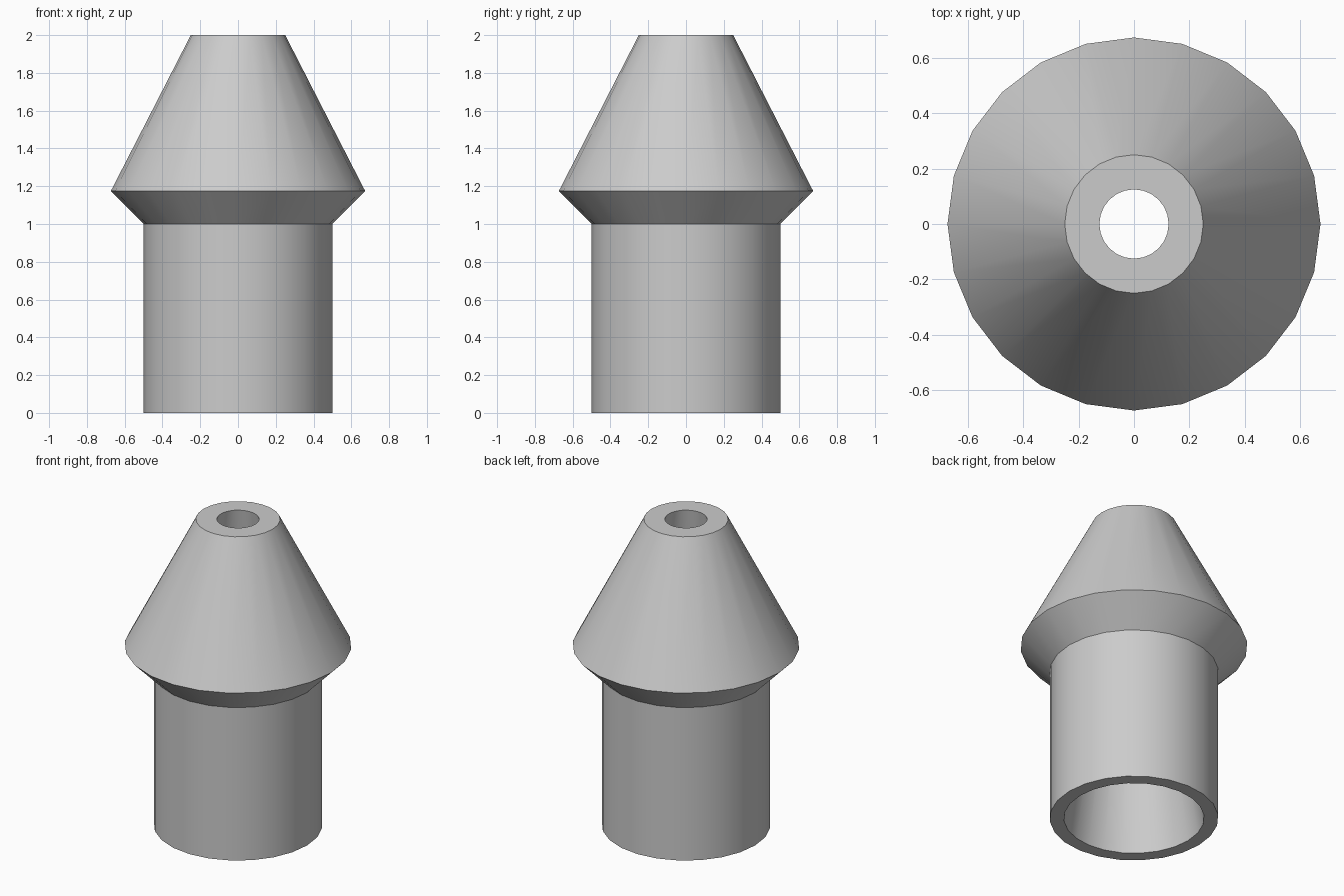
import bpy
import bmesh
from math import cos, sin, tau, radians

cube = bpy.data.objects.get("Cube")
if cube:
    bpy.data.objects.remove(cube)

SIDES = 24

# One plain grey for the whole part
grey = bpy.data.materials.new("light_grey")
colour = (0.6, 0.6, 0.6, 1)
grey.diffuse_color = colour
grey.use_nodes = True
grey.node_tree.nodes["Principled BSDF"].inputs["Base Color"].default_value = colour


def lathe(name, profile):
    """Revolve a closed (radius, height) profile around z."""
    bm = bmesh.new()
    rings = [[bm.verts.new((r * cos(tau * i / SIDES), r * sin(tau * i / SIDES), z))
              for i in range(SIDES)] for r, z in profile]
    for k, low in enumerate(rings):
        high = rings[(k + 1) % len(rings)]
        for i in range(SIDES):
            j = (i + 1) % SIDES
            bm.faces.new((low[i], low[j], high[j], high[i]))
    bmesh.ops.recalc_face_normals(bm, faces=bm.faces)
    mesh = bpy.data.meshes.new(name)
    bm.to_mesh(mesh)
    bm.free()
    mesh.materials.append(grey)
    obj = bpy.data.objects.new(name, mesh)
    bpy.context.collection.objects.link(obj)
    bpy.ops.object.select_all(action="DESELECT")
    obj.select_set(True)
    bpy.context.view_layer.objects.active = obj
    bpy.ops.object.shade_smooth_by_angle(angle=radians(30))
    return obj


# Straight sleeve, flared collar and conical nose, with a tapering bore
lathe("hollow_nozzle", [
    (0.5, 0), (0.5, 1), (0.673, 1.175), (0.25, 2),
    (0.125, 2), (0.416, 0),
])
